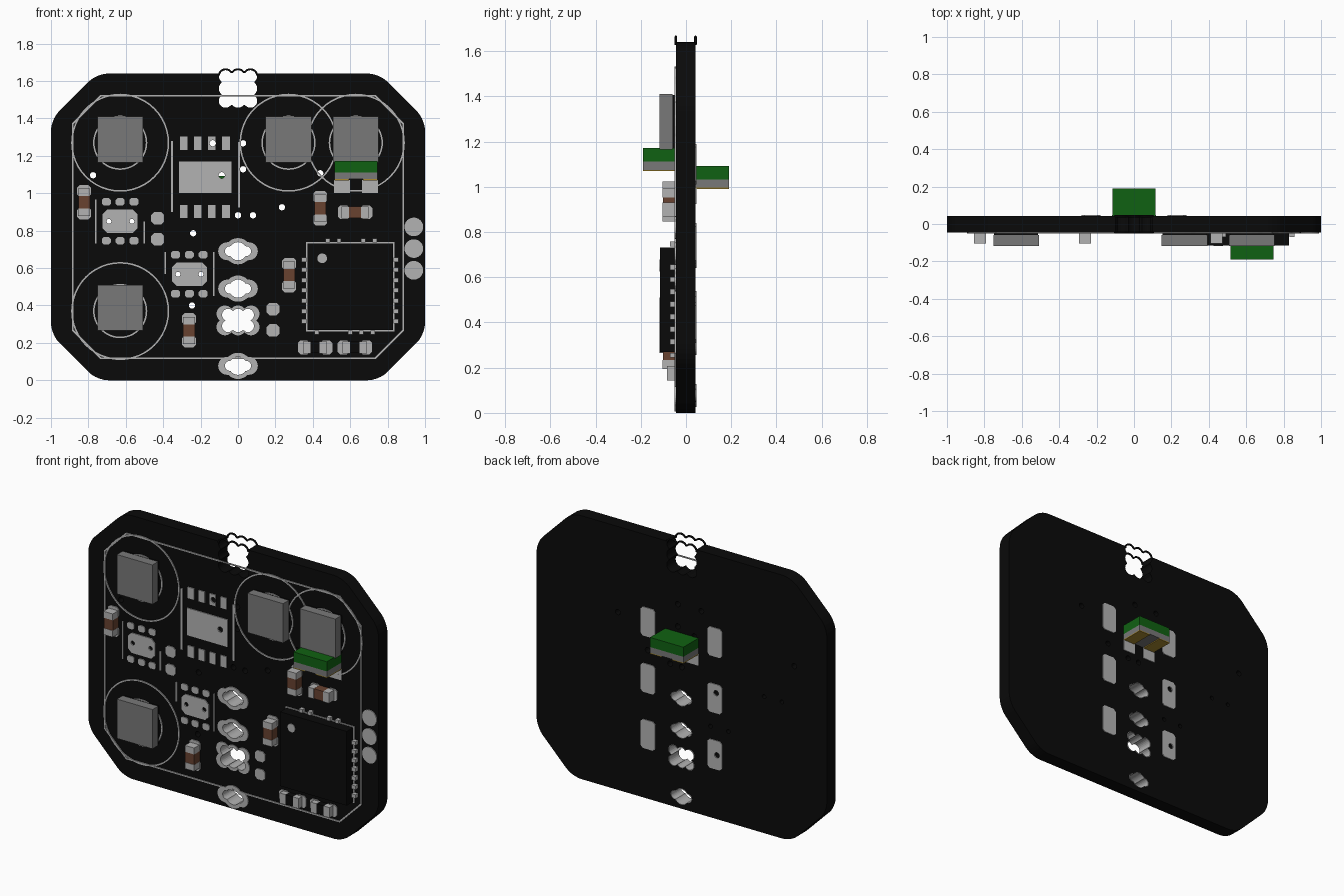
import bpy, bmesh, math
from mathutils import Vector

cube = bpy.data.objects.get("Cube")
if cube:
    bpy.data.objects.remove(cube, do_unlink=True)

F, B = -0.045, 0.042            # board front and back planes
PF, PB = F - 0.006, B + 0.005   # outer planes of printed pads


def material(name, r, g, b):
    m = bpy.data.materials.new(name)
    m.use_nodes = True
    m.diffuse_color = (r, g, b, 1)
    bsdf = next(n for n in m.node_tree.nodes if n.type == 'BSDF_PRINCIPLED')
    bsdf.inputs["Base Color"].default_value = (r, g, b, 1)
    return m


black = material("board black", .003, .003, .003)
silver = material("solder silver", .45, .45, .45)
grey = material("package grey", .19, .19, .19)
brown = material("ceramic brown", .14, .055, .03)
green = material("lens green", .005, .12, .006)
gold = material("contact gold", .4, .26, .03)


def finish(bm, name, mat):
    bmesh.ops.recalc_face_normals(bm, faces=bm.faces)
    me = bpy.data.meshes.new(name)
    bm.to_mesh(me)
    bm.free()
    me.materials.append(mat)
    ob = bpy.data.objects.new(name, me)
    bpy.context.collection.objects.link(ob)
    return ob


def add_prism(bm, pts, y0, y1):
    a = [bm.verts.new((x, y0, z)) for x, z in pts]
    b = [bm.verts.new((x, y1, z)) for x, z in pts]
    bm.faces.new(a)
    bm.faces.new(b[::-1])
    for i in range(len(a)):
        j = (i + 1) % len(a)
        bm.faces.new((a[i], b[i], b[j], a[j]))


def prism(name, pts, y0, y1, mat):
    bm = bmesh.new()
    add_prism(bm, pts, y0, y1)
    return finish(bm, name, mat)


def rect(cx, cz, w, h, c=0):
    """Rectangle outline, with corners chamfered by c."""
    w, h = w / 2, h / 2
    if not c:
        return [(cx - w, cz - h), (cx + w, cz - h), (cx + w, cz + h), (cx - w, cz + h)]
    pts = [(w - c, -h), (w, -h + c), (w, h - c), (w - c, h),
           (-w + c, h), (-w, h - c), (-w, -h + c), (-w + c, -h)]
    return [(cx + x, cz + z) for x, z in pts]


def box(name, cx, cz, w, h, y0, y1, mat, c=0):
    return prism(name, rect(cx, cz, w, h, c), y0, y1, mat)


def pad(cx, cz, w, h, c=0, name="solder_pad"):
    return box(name, cx, cz, w, h, PF, F, silver, c)


def blob(cx, cz, circles, n=64):
    """Outline of overlapping circles around a centre."""
    pts = []
    for i in range(n):
        d = Vector((math.cos(math.tau * i / n), math.sin(math.tau * i / n)))
        reach = 0
        for x, z, r in circles:
            p = Vector((x, z))
            t = p.dot(d)
            q = t * t - p.length_squared + r * r
            if q >= 0:
                reach = max(reach, t + math.sqrt(q))
        pts.append((cx + reach * d.x, cz + reach * d.y))
    return pts


def circle(cx, cz, r, n=24):
    return blob(cx, cz, [(0, 0, r)], n)


def ring(name, outer, inner, y0, y1, mat):
    bm = bmesh.new()
    loops = [[bm.verts.new((x, y, z)) for x, z in pts]
             for pts, y in ((outer, y0), (outer, y1), (inner, y1), (inner, y0))]
    n = len(outer)
    for k in range(4):
        p, q = loops[k], loops[(k + 1) % 4]
        for i in range(n):
            j = (i + 1) % n
            bm.faces.new((p[i], p[j], q[j], q[i]))
    return finish(bm, name, mat)


def grid(sx, sz, nx, nz, r):
    return [((i - (nx - 1) / 2) * sx, (j - (nz - 1) / 2) * sz, r)
            for i in range(nx) for j in range(nz)]


# Board with rounded corners
board = prism("circuit_board", rect(0, .82, 2, 1.64, .245), F, B, black)
bm = bmesh.new()
bm.from_mesh(board.data)
edges = [e for e in bm.edges if abs(e.verts[0].co.y - e.verts[1].co.y) > .01]
bmesh.ops.bevel(bm, geom=edges, offset=.06, segments=5, affect='EDGES', profile=.5)
bm.to_mesh(board.data)
bm.free()

# Hole outlines
slot = [(0, 0, .05), (-.045, 0, .028), (.045, 0, .028)]
slot_pad = [(0, 0, .07), (-.058, 0, .048), (.058, 0, .048)]
six = grid(.055, .062, 3, 2, .034) + [(0, 0, .04)]
six_pad = grid(.07, .07, 3, 2, .045) + [(0, 0, .06)]
sockets = [(.69, slot, slot_pad), (.49, slot, slot_pad), (.32, six, six_pad), (.077, slot, slot_pad)]
notch = blob(0, 1.56, grid(.066, .066, 3, 3, .037), 96)
vias = [(-.135, 1.267), (.027, 1.267), (.027, 1.128), (-.087, 1.096), (-.775, 1.096), (.44, 1.107),
        (.235, .925), (.08, .882), (0, .882), (-.24, .786), (-.246, .4)]
chip_vias = [(-.69, .85), (-.567, .85), (-.321, .567), (-.198, .567)]

# Printed pads crossed by vias
drilled = [board, pad(-.176, 1.085, .28, .17, 0, "driver_heat_pad")]
for cx, cz, s in ((-.63, .85, 1), (-.26, .567, -1)):
    drilled.append(pad(cx, cz, .187, .125, .025, "sensor_heat_pad"))
    for i in (-1, 0, 1):
        for j in (-1, 1):
            pad(cx + .074 * i, cz + .104 * j, .048, .04, .01, "sensor_pin_pad")
    pad(cx - s * .13, cz, .008, .235, 0, "sensor_mark")
    pad(cx + s * .13, cz - s * .06, .008, .12, 0, "sensor_mark")
for i in range(4):
    for z in (1.267, .903):
        drilled.append(pad(-.29 + .075 * i, z, .042, .07, 0, "driver_pin_pad"))
pad(-.353, 1.09, .012, .38, 0, "driver_mark")
pad(.005, 1.1, .012, .35, 0, "driver_mark")
for x in (-.23, .23):
    for z in (1.1, .75, .4):
        drilled.append(box("back_pad", x, z, .1, .18, B, PB, silver, .015))

# Drill the board and pads
bm = bmesh.new()
for pts in ([notch] + [blob(0, z, hole) for z, hole, _ in sockets]
            + [circle(x, z, .017, 12) for x, z in vias]
            + [circle(x, z, .013, 12) for x, z in chip_vias]):
    add_prism(bm, pts, -.1, .1)
cutter = finish(bm, "drill_cutter", black)
cutter.hide_render = True
for ob in drilled:
    mod = ob.modifiers.new("drill", 'BOOLEAN')
    mod.operation, mod.solver, mod.object = 'DIFFERENCE', 'EXACT', cutter
    bpy.context.view_layer.objects.active = ob
    bpy.ops.object.modifier_apply(modifier=mod.name)
bpy.data.objects.remove(cutter, do_unlink=True)

# Plated sockets
for z, hole, rim in sockets:
    inner = blob(0, z, hole)
    ring("socket_pad", blob(0, z, rim), inner, PF, F, silver)
    thin = [(x * .96, z + (h - z) * .96) for x, h in inner]
    ring("socket_barrel", inner, thin, PF, PB, silver)

# Thin wire rims where the notch breaks through the top edge
top = [p for p in notch if p[1] > 1.62]
for y in (F, B):
    cu = bpy.data.curves.new("notch_rim", 'CURVE')
    cu.dimensions, cu.bevel_depth, cu.bevel_resolution = '3D', .006, 1
    sp = cu.splines.new('POLY')
    sp.points.add(len(top) - 1)
    for p, (x, z) in zip(sp.points, top):
        p.co = (x, y, z, 1)
    cu.materials.append(black)
    bpy.context.collection.objects.link(bpy.data.objects.new("notch_rim", cu))

# Printed border and rings
ring("border_line", rect(0, .82, 1.774, 1.41, .15), rect(0, .82, 1.758, 1.394, .147), PF, F, silver)
for x, z in ((-.63, 1.27), (.27, 1.27), (.63, 1.27), (-.63, .37)):
    for r in (.262, .145):
        ring("magnet_mark", circle(x, z, r, 48), circle(x, z, r - .008, 48), PF, F, silver)
    box("magnet_base", x, z + .018, .235, .235, -.06, F, black)
    box("magnet", x, z + .018, .245, .245, -.117, -.06, grey)

# Loose pads
for x, z in ((-.43, .866), (-.43, .754), (.187, .38), (.187, .267)):
    pad(x, z, .07, .066, .016)
for z in (.82, .704, .588):
    prism("edge_contact", circle(.94, z, .05), PF, F, silver)


# Two-ended surface parts
def chip_part(name, cx, cz, mat, upright, height, length):
    def piece(label, off, l, w, y0, m, c=0):
        if upright:
            box(label, cx, cz + off, w, l, y0, F, m, c)
        else:
            box(label, cx + off, cz, l, w, y0, F, m, c)
    piece(name + "_body", 0, length - .05, .062, F - height + .002, mat)
    for s in (-1, 1):
        piece(name + "_end", s * (length / 2 - .02), .04, .064, F - height, silver)
        piece(name + "_pad", s * .06, .065, .074, PF, silver, .014)


for x, z in ((-.823, .952), (.44, .92), (.273, .562), (-.262, .267)):
    chip_part("capacitor", x, z, brown, True, .058, .145)
chip_part("capacitor", .626, .898, brown, False, .058, .145)
for x in (.412, .625):
    chip_part("resistor", x, .176, black, False, .04, .13)

# Controller chip with its pins
box("controller", .6, .5, .458, .462, -.115, F, black)
ring("controller_line", rect(.6, .5, .474, .476), rect(.6, .5, .458, .46), PF, F, silver)
prism("controller_dot", circle(.45, .652, .026), -.118, -.115, silver)
for i in range(7):
    for x in (.353, .845):
        box("controller_pin", x, .315 + .055 * i, .026, .024, -.07, F, silver)
for z, xs in ((.748, (.48, .54, .67, .73)), (.255, (.42, .6, .66, .72))):
    for x in xs:
        box("controller_pin", x, z, .024, .022, -.07, F, silver)


# Side-facing lights, one on each side of the board
def light(cx, z0, face, d):
    tip, flat = d * .19, face + d * .005
    box("light_base", cx, z0 + .018, .23, .036, face, tip, grey)
    box("light_lens", cx, z0 + .066, .23, .06, face, tip, green)
    for s in (-1, 1):
        box("light_contact", cx + s * .076, z0 - .003, .078, .006, face, tip, gold)
        box("light_pad", cx + s * .075, z0 - .038, .085, .07, face, flat, silver)


light(.63, 1.075, F, -1)
light(0, .997, B, 1)
